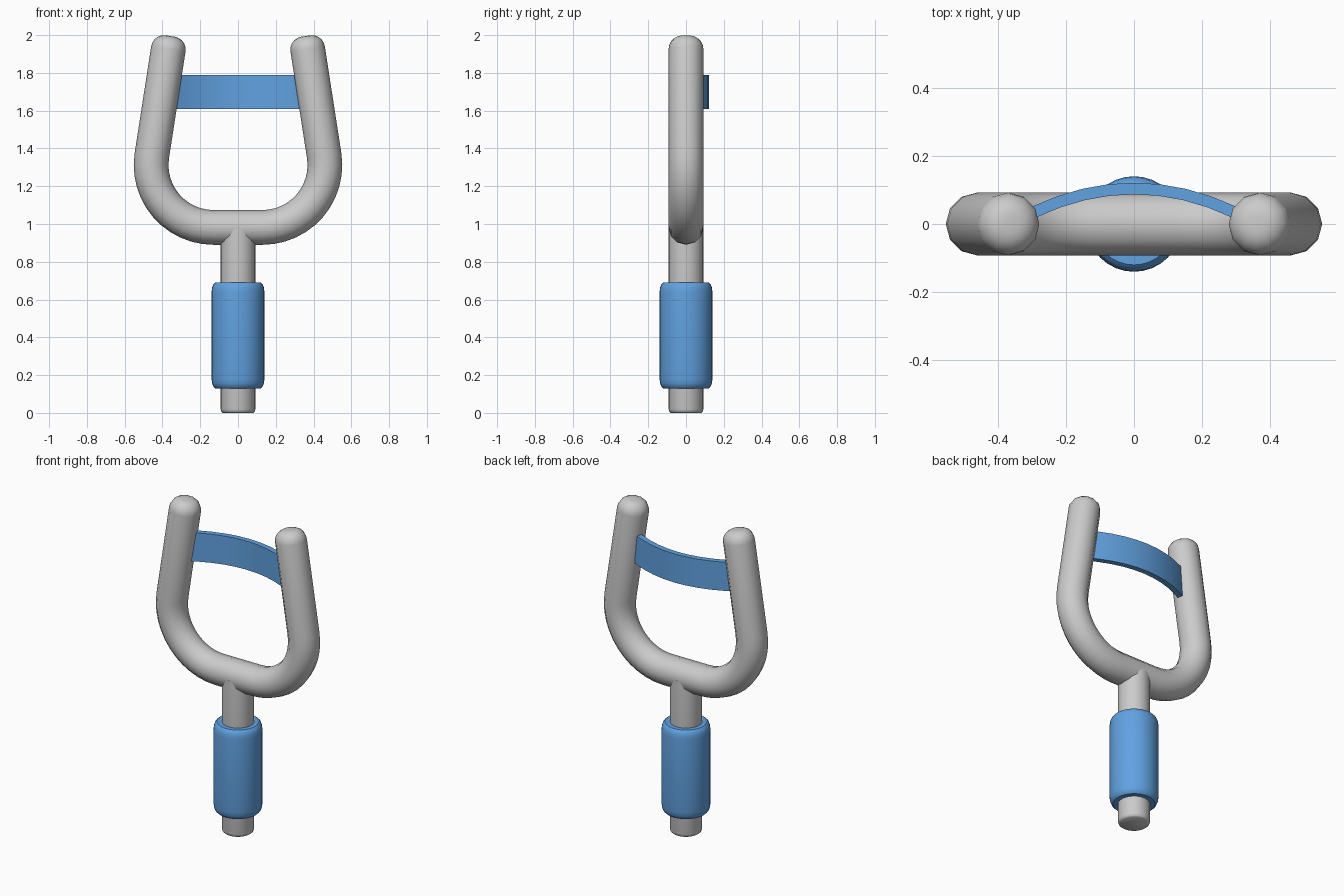
import bpy, bmesh, math
from mathutils import Vector

if "Cube" in bpy.data.objects:
    bpy.data.objects.remove(bpy.data.objects["Cube"])

blue = bpy.data.materials.new("blue")
blue.diffuse_color = (0.12, 0.36, 0.75, 1)
blue.use_nodes = True
blue.node_tree.nodes["Principled BSDF"].inputs["Base Color"].default_value = blue.diffuse_color


def finish(name, bm, mat=None, angle=40):
    bmesh.ops.recalc_face_normals(bm, faces=bm.faces)
    mesh = bpy.data.meshes.new(name)
    bm.to_mesh(mesh)
    bm.free()
    ob = bpy.data.objects.new(name, mesh)
    bpy.context.collection.objects.link(ob)
    if mat:
        mesh.materials.append(mat)
    bpy.ops.object.select_all(action='DESELECT')
    ob.select_set(True)
    bpy.context.view_layer.objects.active = ob
    bpy.ops.object.shade_smooth_by_angle(angle=math.radians(angle))
    return ob


def skin(bm, rings, closed=False):
    """Bridge successive vertex rings; cap the ends or close the loop."""
    rings = [[bm.verts.new(p) for p in r] for r in rings]
    n = len(rings[0])
    pairs = list(zip(rings, rings[1:])) + ([(rings[-1], rings[0])] if closed else [])
    for a, b in pairs:
        for i in range(n):
            j = (i + 1) % n
            bm.faces.new((a[i], a[j], b[j], b[i]))
    if not closed:
        bm.faces.new(rings[0])
        bm.faces.new(rings[-1])


def lathe(name, profile, sides, mat=None, closed=False):
    bm = bmesh.new()
    skin(bm, [[(r * math.cos(math.tau * i / sides), r * math.sin(math.tau * i / sides), z)
               for i in range(sides)] for r, z in profile], closed)
    return finish(name, bm, mat)


# fork: 12-sided tube swept along a U with inward leaning, rounded prongs
R, BEND, TILT = 0.092, 0.33, math.radians(8.8)
half = []                                   # (centre, normal, radius), right side
for i in range(13):
    a = -math.pi / 2 + (math.pi / 2 + TILT) * i / 12
    n = Vector((math.cos(a), 0, math.sin(a)))
    half.append((Vector((0.13, 0, 1.312)) + n * BEND, n, R))
along = Vector((-math.sin(TILT), 0, math.cos(TILT)))
end, n_end, _ = half[-1]
cap = 0.068
for i in range(6):
    t = math.pi / 2 * i / 5
    d = 0.64 - cap + cap * math.sin(t)
    half.append((end + along * d, n_end, R - cap + cap * math.cos(t)))
flip = lambda v: Vector((-v.x, v.y, v.z))
path = [(flip(p), flip(n), r) for p, n, r in reversed(half)] + half
bm = bmesh.new()
skin(bm, [[p + n * r * math.cos(math.tau * k / 12) + Vector((0, r * math.sin(math.tau * k / 12), 0))
           for k in range(12)] for p, n, r in path])
finish("fork", bm)

# handle rod
lathe("handle", [(0.08, 0), (0.088, 0.006), (R, 0.02), (R, 0.98)], 24)

# grip sleeve with rounded rims
lathe("grip", [(0.085, 0.13), (0.12, 0.13), (0.13, 0.139), (0.137, 0.156), (0.14, 0.18),
               (0.14, 0.64), (0.137, 0.664), (0.13, 0.681), (0.12, 0.69), (0.085, 0.69)],
      32, blue, closed=True)

# elastic band bowed backwards between the prongs
bm = bmesh.new()
rings = []
for i in range(11):
    x = -0.37 + 0.74 * i / 10
    y = 0.104 - 0.8 * x * x
    n = Vector((1.6 * x, 1, 0)).normalized() * 0.017
    c = Vector((x, y, 0))
    rings.append([c + n * s + Vector((0, 0, z))
                  for s, z in ((-1, 1.61), (1, 1.61), (1, 1.79), (-1, 1.79))])
skin(bm, rings)
finish("band", bm, blue)
